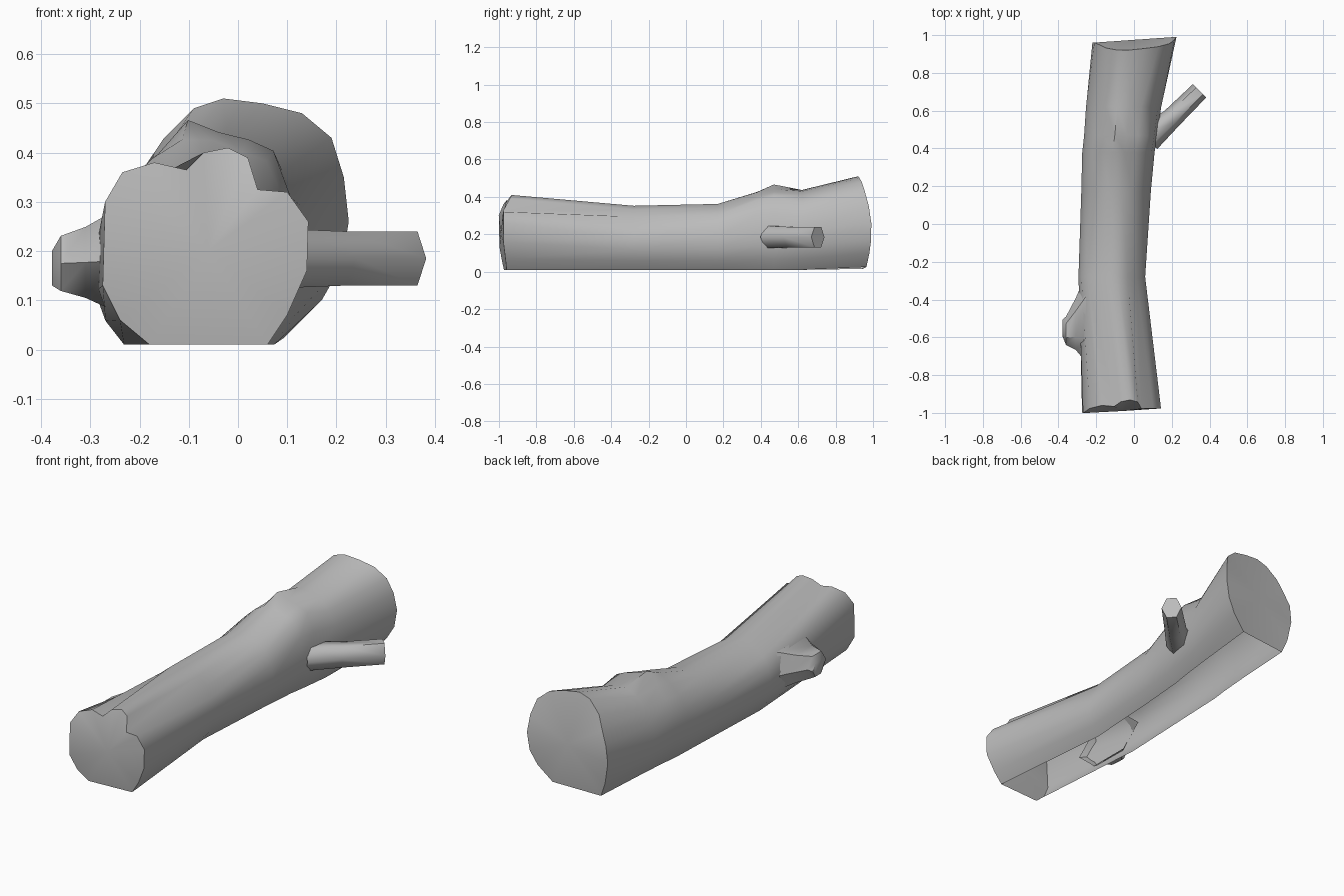
import bpy, bmesh, math
from mathutils import Vector

cube = bpy.data.objects.get("Cube")
if cube:
    bpy.data.objects.remove(cube)

bark = bpy.data.materials.new("plain_grey")
bark.use_nodes = True
GREY = (0.5, 0.5, 0.5, 1)
bark.diffuse_color = GREY
bark.node_tree.nodes["Principled BSDF"].inputs["Base Color"].default_value = GREY


def finish(name, bm, angle):
    bmesh.ops.recalc_face_normals(bm, faces=bm.faces[:])
    mesh = bpy.data.meshes.new(name)
    bm.to_mesh(mesh)
    bm.free()
    mesh.materials.append(bark)
    obj = bpy.data.objects.new(name, mesh)
    bpy.context.collection.objects.link(obj)
    bpy.ops.object.select_all(action='DESELECT')
    obj.select_set(True)
    bpy.context.view_layer.objects.active = obj
    bpy.ops.object.shade_smooth_by_angle(angle=math.radians(angle))
    return obj


def bridge(bm, a, b, closed):
    count = len(a)
    for i in range(count if closed else count - 1):
        j = (i + 1) % count
        bm.faces.new((a[i], a[j], b[j], b[i]))


def fan(bm, ring, centre):
    hub = bm.verts.new(centre)
    for a, b in zip(ring, ring[1:] + ring[:1]):
        bm.faces.new((a, b, hub))


# Trunk end outlines, from the right lower edge over the top to the left one
FRONT = [(.06, .01), (.1, .07), (.14, .16), (.143, .26), (.1, .32), (.04, .325),
         (.02, .39), (-.02, .41), (-.07, .4), (-.105, .365), (-.17, .38),
         (-.235, .36), (-.27, .3), (-.275, .13), (-.24, .06), (-.18, .01)]
BACK = [(.095, .025), (.17, .1), (.21, .17), (.225, .26), (.215, .35), (.19, .43),
        (.13, .48), (.05, .5), (-.03, .51), (-.09, .49), (-.15, .43),
        (-.18, .36), (-.21, .29), (-.22, .2), (-.2, .09), (-.17, .015)]


def front_y(x, z):
    return -.985 + .06 * x + 1.1 * max(0, z - .31) ** 1.3 + .15 * max(0, .16 - z)


def back_y(x, z):
    return .975 + .07 * x - .25 * max(0, z - .3) - .15 * max(0, .14 - z)


def section(y, left, right, top, knot=0, shoulder=0):
    """Round section open underneath, with optional lumps on the top."""
    points = []
    for i in range(len(FRONT)):
        a = math.radians(-50 + 280 * i / (len(FRONT) - 1))
        x = (left + right) / 2 + (right - left) / 2 * math.cos(a)
        z = .01 + (top - .01) * (math.sin(a) + .766) / 1.766
        if z > top * .6:
            z += knot * math.exp(-((x + .085) / .05) ** 2)
            z += shoulder * math.exp(-((x - .06) / .05) ** 2)
        points.append(Vector((x, y, z)))
    return points


# Hollow trunk, open along its underside
sections = [
    [Vector((x, front_y(x, z), z)) for x, z in FRONT],
    section(-.28, -.295, .06, .355),
    section(.17, -.28, .09, .365),
    section(.38, -.275, .11, .415, .02, .04),
    section(.47, -.265, .125, .42, .055, .06),
    section(.62, -.255, .145, .43, .01, .01),
    [Vector((x, back_y(x, z), z)) for x, z in BACK],
]
bm = bmesh.new()
rings = [[bm.verts.new(p) for p in s] for s in sections]
for a, b in zip(rings, rings[1:]):
    bridge(bm, a, b, False)
fan(bm, rings[0], (-.06, -.99, .2))
fan(bm, rings[-1], (0, .975, .25))
finish("trunk", bm, 40)


def stub(name, stations, side, sides, angle):
    """Tapered stub through (centre, half width, half height) stations."""
    bm = bmesh.new()
    rings = []
    for centre, wide, high in stations:
        ring = []
        for i in range(sides):
            a = math.tau * i / sides
            offset = Vector(side) * (wide * math.cos(a))
            offset.z += high * math.sin(a) / math.sin(math.tau / 6)
            ring.append(bm.verts.new(Vector(centre) + offset))
        rings.append(ring)
    for a, b in zip(rings, rings[1:]):
        bridge(bm, a, b, True)
    bm.faces.new(rings[-1])
    finish(name, bm, angle)


# Side branch and broken knot
diagonal = (-math.sqrt(.5), math.sqrt(.5), 0)
stub("side_branch", [((.07, .45, .185), .075, .06), ((.2, .56, .185), .055, .055),
                     ((.347, .705, .185), .05, .055)], diagonal, 6, 62)
stub("broken_knot", [((-.255, -.5, .18), .23, .1), ((-.31, -.53, .177), .135, .072),
                     ((-.36, -.565, .175), .075, .056),
                     ((-.378, -.55, .165), .045, .035)], (0, 1, 0), 6, 40)
